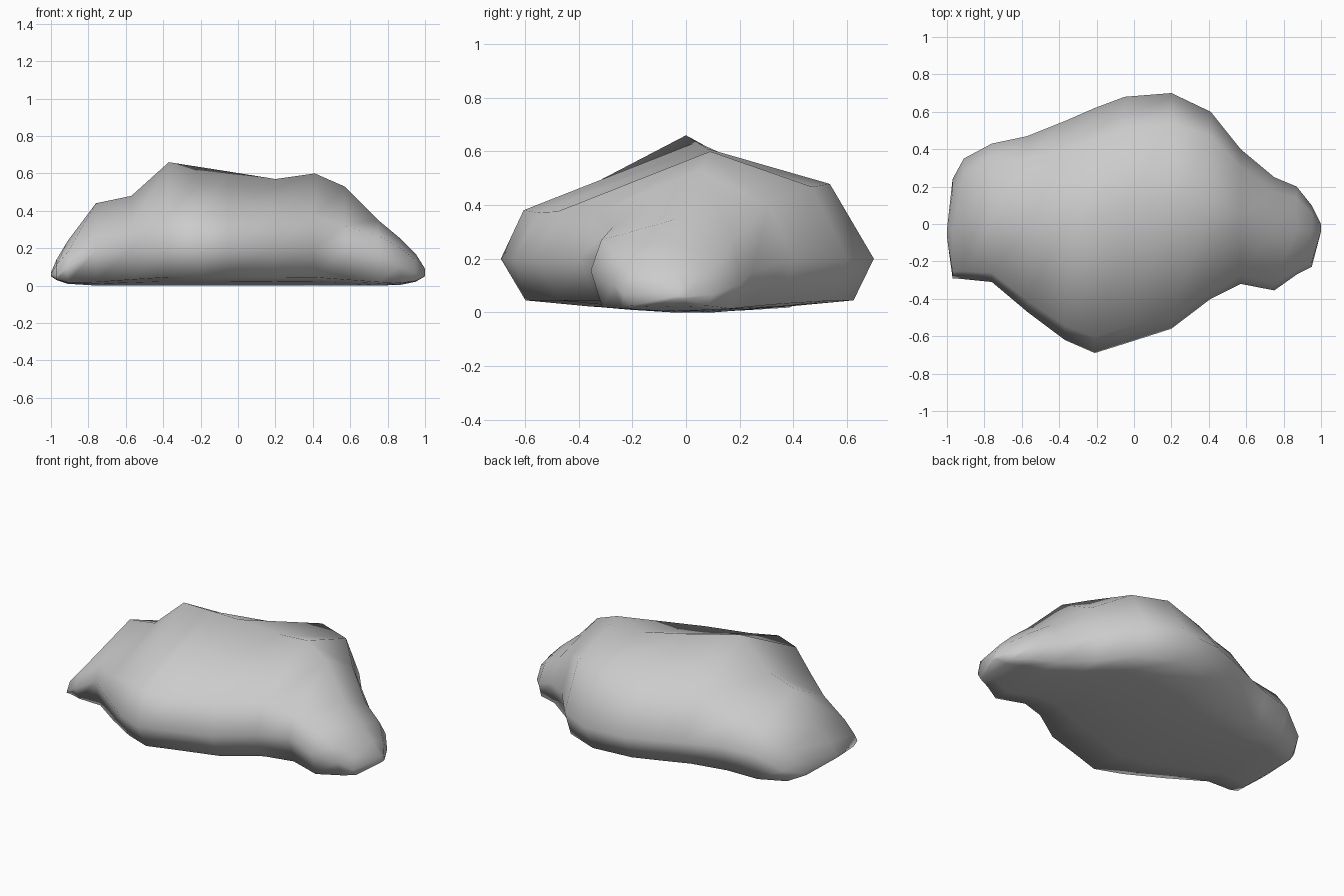
import bpy, bmesh

cube = bpy.data.objects.get("Cube")
if cube:
    bpy.data.objects.remove(cube, do_unlink=True)

# Stone colour
stone = bpy.data.materials.new("stone_grey")
stone.use_nodes = True
grey = (0.6, 0.6, 0.6, 1)
stone.diffuse_color = grey
stone.node_tree.nodes["Principled BSDF"].inputs["Base Color"].default_value = grey

# Stations: x, front y, back y, crest y, crest height, front and back shoulder ratios
stations = [
    (-1.0, -.07, -.03, -.05, .07, .9, .9), (-.97, -.29, .24, -.03, .14, .8, .8),
    (-.91, -.295, .35, .02, .24, .75, .8), (-.76, -.31, .43, .03, .44, .65, .72),
    (-.57, -.47, .47, .0, .48, .65, .7), (-.37, -.62, .55, .0, .66, .57, .63),
    (-.21, -.69, .62, .04, .635, .6, .65), (-.05, -.64, .68, .08, .61, .61, .69),
    (.2, -.56, .7, .12, .57, .66, .84), (.41, -.4, .6, .09, .6, .62, .78),
    (.57, -.32, .4, .05, .53, .6, .75), (.75, -.355, .25, -.03, .35, .77, .8),
    (.87, -.27, .2, -.03, .25, .8, .8), (.95, -.23, .1, -.04, .17, .8, .85),
    (1.0, -.04, .0, -.02, .09, .9, .9),
]

def section(x, front, back, crest, top, front_ratio, back_ratio):
    """Ring of points: keel, front side, crest, back side."""
    end = min(1, (1 - abs(x)) / .6)           # zero at the tips, one in the body
    mid, half = (front + back) / 2, (back - front) / 2
    keel = .05 * (1 - end) ** 10
    foot = keel + .045 * end
    belly = max(foot + .01, min(.2, .35 * top + .08 * end))
    ring = [
        (mid, keel), (mid - .5 * half, (keel + foot) / 2),
        (front + .14 * half, foot), (front, belly),
        (front + .13 * half, max(belly, top * front_ratio)),
        (crest, top),
        (back - .26 * half, max(belly, top * back_ratio)), (back, belly),
        (back - .12 * half, foot), (mid + .5 * half, (keel + foot) / 2),
    ]
    return [(x, y, z) for y, z in ring]

# Skin the rings into one closed boulder
bm = bmesh.new()
rings = [[bm.verts.new(p) for p in section(*s)] for s in stations]
for a, b in zip(rings, rings[1:]):
    for i in range(len(a)):
        j = (i + 1) % len(a)
        bm.faces.new((a[i], a[j], b[j], b[i]))
bm.faces.new(rings[0])
bm.faces.new(rings[-1][::-1])
bmesh.ops.recalc_face_normals(bm, faces=bm.faces)
for f in bm.faces:
    f.smooth = True

mesh = bpy.data.meshes.new("boulder")
bm.to_mesh(mesh)
bm.free()
mesh.materials.append(stone)
boulder = bpy.data.objects.new("boulder", mesh)
bpy.context.collection.objects.link(boulder)
